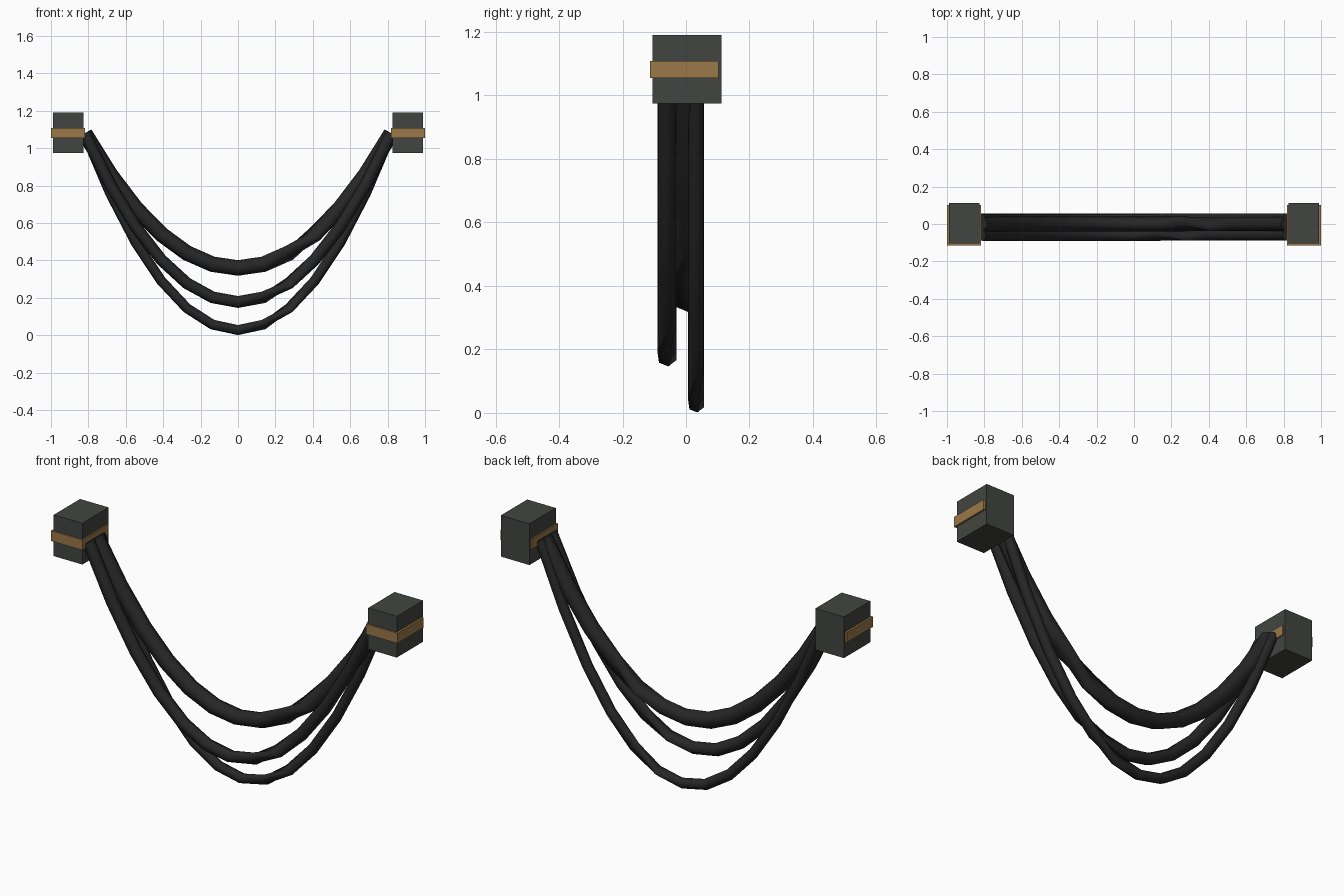
import bpy, bmesh, math
from mathutils import Vector

if "Cube" in bpy.data.objects:
    bpy.data.objects.remove(bpy.data.objects["Cube"])


def material(name, rgb):
    m = bpy.data.materials.new(name)
    m.diffuse_color = (*rgb, 1)
    m.use_nodes = True
    m.node_tree.nodes["Principled BSDF"].inputs["Base Color"].default_value = m.diffuse_color
    return m


rubber = material("black_rubber", (0.02, 0.02, 0.02))
iron = material("dark_iron", (0.055, 0.06, 0.052))
brass = material("brass", (0.32, 0.19, 0.065))


def add_object(name, bm, mat):
    bmesh.ops.recalc_face_normals(bm, faces=bm.faces)
    me = bpy.data.meshes.new(name)
    bm.to_mesh(me)
    bm.free()
    me.materials.append(mat)
    ob = bpy.data.objects.new(name, me)
    bpy.context.collection.objects.link(ob)
    return ob


def box(name, lo, hi, mat):
    bm = bmesh.new()
    bmesh.ops.create_cube(bm, size=1)
    for v in bm.verts:
        v.co = Vector([(a + b) / 2 + c * (b - a) for a, b, c in zip(lo, hi, v.co)])
    return add_object(name, bm, mat)


def cable(name, y, low, r, twist_ring, sides=6, steps=12, half=0.82, top=1.08):
    """Sagging six-sided tube with one twisted segment."""
    bm = bmesh.new()
    rings = []
    for i in range(steps + 1):
        t = 2 * i / steps - 1
        centre = Vector((half * t, y, low + (top - low) * t * t))
        tangent = Vector((half, 0, 2 * (top - low) * t)).normalized()
        side = Vector((0, 1, 0))
        up = tangent.cross(side)
        turn = math.radians(38 + (112 if i >= twist_ring else 0))
        ring = []
        for k in range(sides):
            a = turn + k * math.tau / sides
            ring.append(bm.verts.new(centre + r * (math.cos(a) * side + math.sin(a) * up)))
        rings.append(ring)
    for a, b in zip(rings, rings[1:]):
        for k in range(sides):
            n = (k + 1) % sides
            f = bm.faces.new((a[k], a[n], b[n], b[k]))
            f.smooth = True
    bm.faces.new(rings[0])
    bm.faces.new(rings[-1])
    for e in bm.edges:
        if any(len(f.verts) == sides for f in e.link_faces):
            e.smooth = False
    return add_object(name, bm, mat=rubber)


# end blocks, each with a brass band set slightly forward
for label, s in (("left", -1), ("right", 1)):
    x0, x1 = sorted((s * 0.825, s * 0.99))
    box(label + "_mount_block", (x0, -0.105, 0.975), (x1, 0.112, 1.19), iron)
    x0, x1 = sorted((s * 0.818, s * 1.0))
    box(label + "_brass_band", (x0, -0.114, 1.055), (x1, 0.102, 1.108), brass)

# three hanging cables
cable("thick_upper_cable", 0.0, 0.36, 0.042, 9)
cable("middle_cable", -0.06, 0.178, 0.032, 8)
cable("thin_lower_cable", 0.032, 0.028, 0.027, 8)
